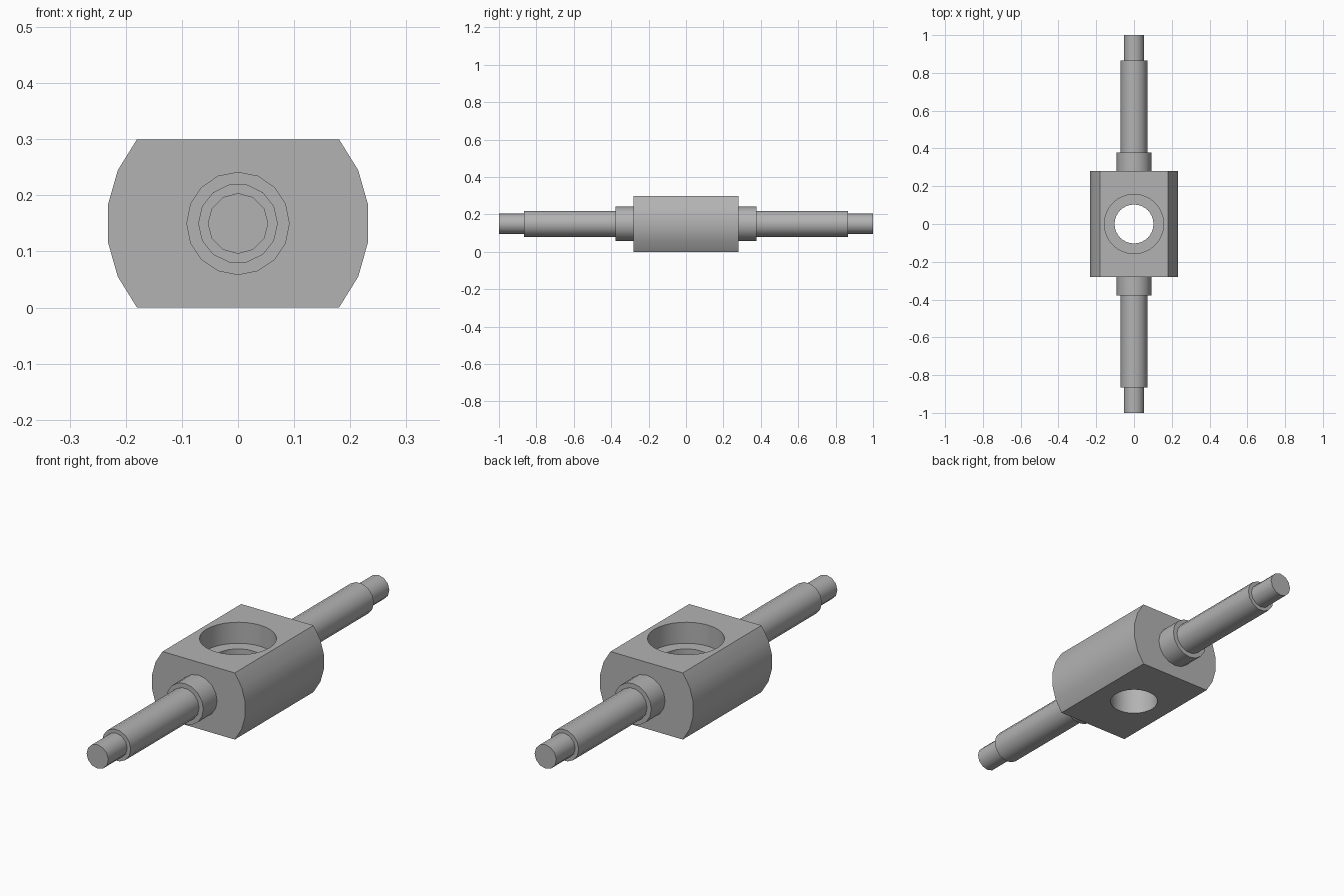
import bpy, bmesh, math
from math import radians
from mathutils import Matrix

default_cube = bpy.data.objects.get("Cube")
if default_cube:
    bpy.data.objects.remove(default_cube, do_unlink=True)

AXIS_Z = 0.15
HALF_BODY = 0.28

steel = bpy.data.materials.new("grey steel")
steel.use_nodes = True
GREY = (0.45, 0.45, 0.45, 1)
steel.diffuse_color = GREY
steel.node_tree.nodes["Principled BSDF"].inputs["Base Color"].default_value = GREY


def make_object(name, bm):
    bmesh.ops.recalc_face_normals(bm, faces=bm.faces[:])
    mesh = bpy.data.meshes.new(name)
    bm.to_mesh(mesh)
    bm.free()
    mesh.materials.append(steel)
    obj = bpy.data.objects.new(name, mesh)
    bpy.context.collection.objects.link(obj)
    return obj


def activate(obj):
    bpy.ops.object.select_all(action="DESELECT")
    obj.select_set(True)
    bpy.context.view_layer.objects.active = obj


def smooth(obj):
    activate(obj)
    bpy.ops.object.shade_smooth_by_angle(angle=radians(35))


def cylinder(name, radius, start, end, sides, along_y=True):
    """Closed cylinder between two positions on the shaft or bore axis."""
    bm = bmesh.new()
    bmesh.ops.create_cone(bm, cap_ends=True, segments=sides, radius1=radius,
                          radius2=radius, depth=abs(end - start))
    mid = (start + end) / 2
    # turn so that a corner lies on the x axis
    bm.transform(Matrix.Rotation(radians(90), 4, "Z"))
    if along_y:
        bm.transform(Matrix.Translation((0, mid, AXIS_Z)) @ Matrix.Rotation(radians(90), 4, "X"))
    else:
        bm.transform(Matrix.Translation((0, 0, mid)))
    return make_object(name, bm)


# Block: round bar with flat top and bottom, extruded along y
right_arc = []
for i in range(6):
    a = radians(-39.8 + 15.92 * i)
    right_arc.append((0.2343 * math.cos(a), 0.2343 * math.sin(a)))
outline = right_arc + [(-x, -z) for x, z in right_arc]
bm = bmesh.new()
face = bm.faces.new([bm.verts.new((x, -HALF_BODY, z + AXIS_Z)) for x, z in outline])
extruded = bmesh.ops.extrude_face_region(bm, geom=[face])["geom"]
bmesh.ops.translate(bm, vec=(0, 2 * HALF_BODY, 0),
                    verts=[v for v in extruded if isinstance(v, bmesh.types.BMVert)])
block = make_object("centre_block", bm)

# Through bore with a wider counterbore from above and below
cutters = [cylinder("bore_cutter", 0.103, -0.1, 0.4, 32, False),
           cylinder("lower_counterbore_cutter", 0.157, -0.1, 0.095, 32, False),
           cylinder("upper_counterbore_cutter", 0.157, 0.205, 0.4, 32, False)]
for cutter in cutters:
    activate(block)
    cut = block.modifiers.new("cut", "BOOLEAN")
    cut.operation = "DIFFERENCE"
    cut.solver = "EXACT"
    cut.object = cutter
    bpy.ops.object.modifier_apply(modifier=cut.name)
    bpy.data.objects.remove(cutter, do_unlink=True)
smooth(block)

# Stepped shafts on the front and back
for side, sign in (("front", -1), ("back", 1)):
    for part, radius, start, end, sides in (
            ("collar", 0.092, HALF_BODY, 0.378, 16),
            ("shaft", 0.071, 0.378, 0.865, 14),
            ("journal", 0.054, 0.865, 1.0, 12)):
        smooth(cylinder(f"{side}_{part}", radius, sign * start, sign * end, sides))
